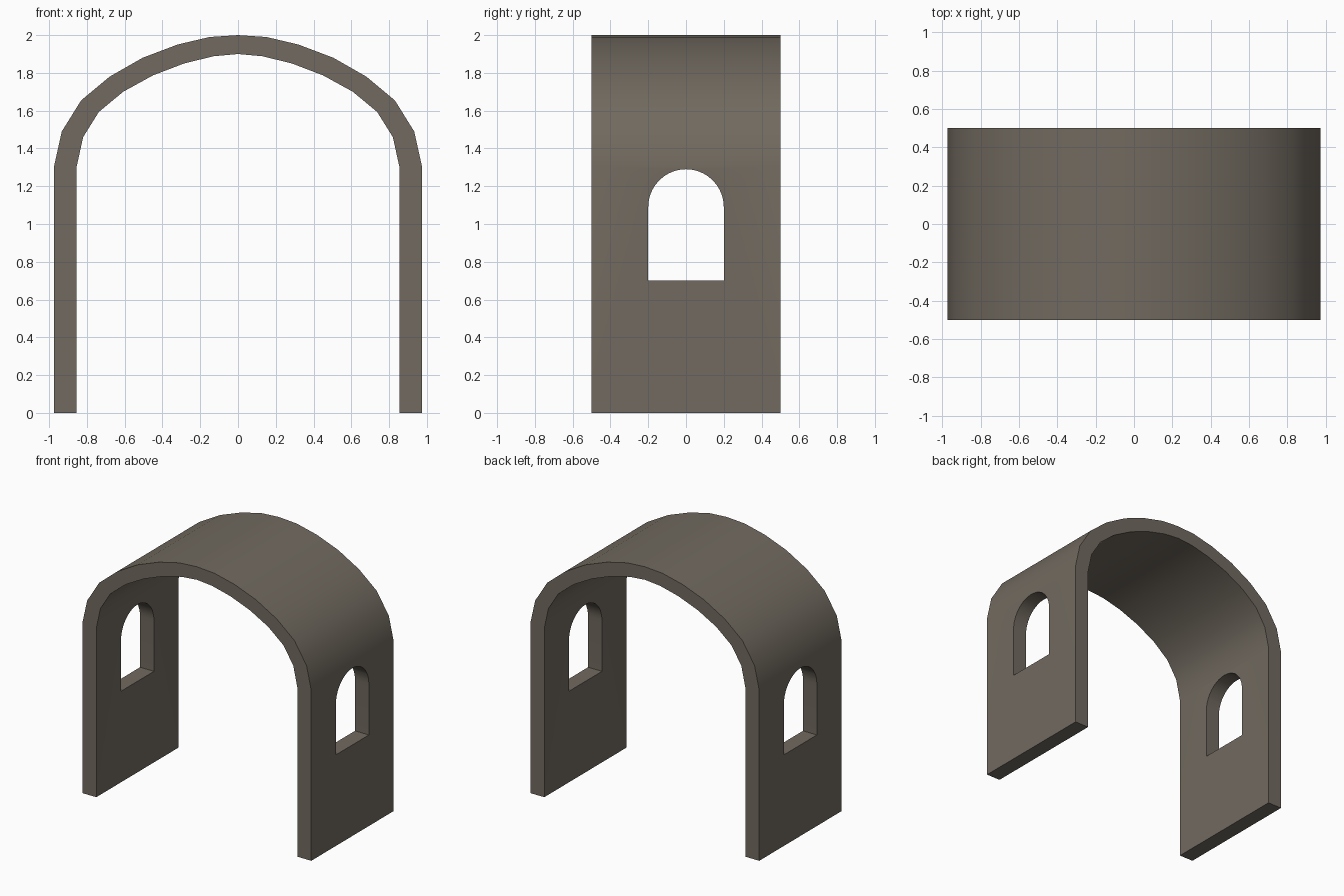
import bpy, bmesh, math

if "Cube" in bpy.data.objects:
    bpy.data.objects.remove(bpy.data.objects["Cube"])

stone = bpy.data.materials.new("grey_brown_stone")
stone.diffuse_color = (0.165, 0.143, 0.115, 1.0)
stone.use_nodes = True
stone.node_tree.nodes["Principled BSDF"].inputs["Base Color"].default_value = stone.diffuse_color


def extrude(name, points, direction):
    """Closed solid from a 3D outline pushed along a direction."""
    bm = bmesh.new()
    face = bm.faces.new([bm.verts.new(p) for p in points])
    res = bmesh.ops.extrude_face_region(bm, geom=[face], use_keep_orig=True)
    moved = [g for g in res["geom"] if isinstance(g, bmesh.types.BMVert)]
    bmesh.ops.translate(bm, verts=moved, vec=direction)
    bmesh.ops.recalc_face_normals(bm, faces=bm.faces)
    mesh = bpy.data.meshes.new(name)
    bm.to_mesh(mesh)
    bm.free()
    obj = bpy.data.objects.new(name, mesh)
    bpy.context.collection.objects.link(obj)
    mesh.materials.append(stone)
    return obj


def mirrored(half):
    """Half profile (ending on x = 0) continued to the other side."""
    return half + [(-x, z) for x, z in reversed(half[:-1])]


# Vaulted wall: outer and inner outlines of the arch
outer = mirrored([(0.973, 0), (0.973, 1.31), (0.933, 1.49), (0.83, 1.655), (0.68, 1.78),
                  (0.505, 1.88), (0.32, 1.95), (0.15, 1.99), (0, 2.0)])
inner = mirrored([(0.855, 0), (0.855, 1.3), (0.82, 1.46), (0.737, 1.593), (0.608, 1.70),
                  (0.45, 1.787), (0.285, 1.85), (0.13, 1.888), (0, 1.9)])
arch = extrude("arched_vault", [(x, -0.5, z) for x, z in outer + inner[::-1]], (0, 1, 0))

# Round-topped windows, cut through both side walls
r, spring, sill, steps = 0.2, 1.09, 0.7, 20
window = [(-1.2, -r, sill), (-1.2, r, sill)]
window += [(-1.2, r * math.cos(math.pi * i / steps), spring + r * math.sin(math.pi * i / steps))
           for i in range(steps + 1)]
cutter = extrude("window_cutter", window, (2.4, 0, 0))
cutter.hide_render = True

cut = arch.modifiers.new("windows", "BOOLEAN")
cut.operation = "DIFFERENCE"
cut.solver = "EXACT"
cut.object = cutter
bpy.context.view_layer.objects.active = arch
bpy.ops.object.select_all(action="DESELECT")
arch.select_set(True)
bpy.ops.object.modifier_apply(modifier=cut.name)
bpy.data.objects.remove(cutter)

# Smooth vault, crisp edges
bpy.ops.object.shade_smooth_by_angle(angle=math.radians(35))
